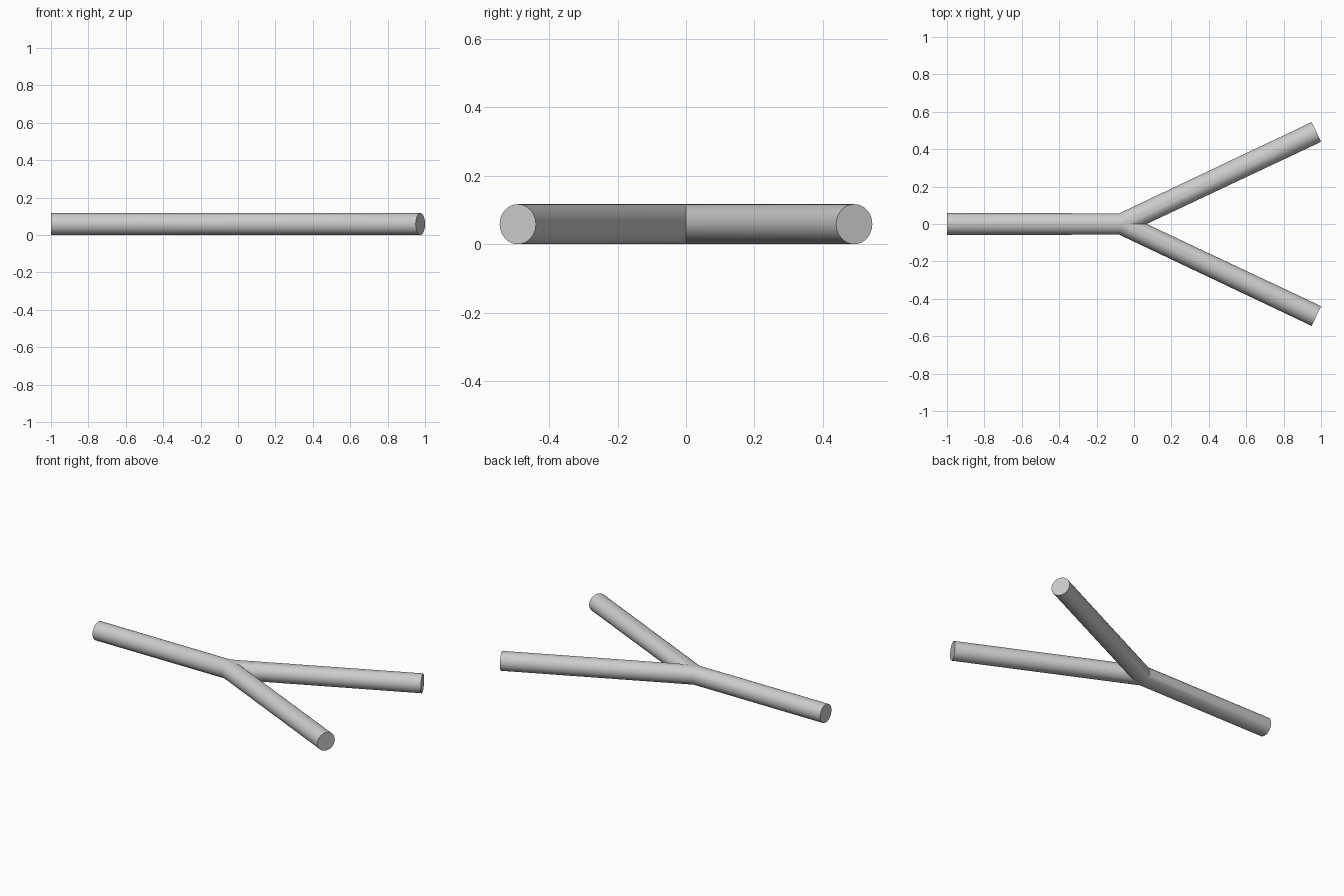
import bpy
import bmesh
from math import cos, sin, tan, pi, radians
from mathutils import Vector

cube = bpy.data.objects.get("Cube")
if cube:
    bpy.data.objects.remove(cube, do_unlink=True)

RADIUS = 0.0585
SIDES = 32
FORK_X = -0.066
ANGLE = radians(25.3)
ARM_END = Vector((0.975, 0.492))

grey = bpy.data.materials.new("light_grey")
grey.use_nodes = True
COLOUR = (0.6, 0.6, 0.6, 1)
grey.diffuse_color = COLOUR
grey.node_tree.nodes["Principled BSDF"].inputs["Base Color"].default_value = COLOUR

bm = bmesh.new()


def ring(centre, tilt):
    """Ring of the pipe in a plane turned by tilt, widened to a true mitre at the bend."""
    verts = []
    for i in range(SIDES):
        a = 2 * pi * i / SIDES
        side, up = RADIUS * cos(a), RADIUS * sin(a)
        # the mitre keeps the round section along both pipes
        shift = Vector((-sin(tilt), cos(tilt))) * side
        if centre.x == FORK_X:
            shift = Vector((-tan(tilt), 1)) * side
        p = centre + shift
        verts.append(bm.verts.new((p.x, p.y, RADIUS + up)))
    return verts


# One bent pipe: stem, mitred bend, then arm
rings = [ring(Vector((-1, 0)), 0),
         ring(Vector((FORK_X, 0)), ANGLE / 2),
         ring(ARM_END, ANGLE)]
for a, b in zip(rings, rings[1:]):
    for i in range(SIDES):
        j = (i + 1) % SIDES
        bm.faces.new((a[i], a[j], b[j], b[i]))
bm.faces.new(rings[0])
bm.faces.new(rings[-1])
bmesh.ops.recalc_face_normals(bm, faces=bm.faces)

# Keep the half beyond the centre plane, so the mirrored arms meet in a clean crotch
bmesh.ops.bisect_plane(bm, geom=bm.verts[:] + bm.edges[:] + bm.faces[:],
                       plane_co=(0, 0, 0), plane_no=(0, 1, 0),
                       clear_inner=True, dist=0.0001)

mesh = bpy.data.meshes.new("forked_pipe")
bm.to_mesh(mesh)
bm.free()
mesh.materials.append(grey)
pipe = bpy.data.objects.new("forked_pipe", mesh)
bpy.context.collection.objects.link(pipe)

# Second arm and the other half of the stem
mirror = pipe.modifiers.new("mirror", "MIRROR")
mirror.use_axis = (False, True, False)
mirror.use_clip = True
mirror.merge_threshold = 0.0005
bpy.context.view_layer.objects.active = pipe
pipe.select_set(True)
bpy.ops.object.modifier_apply(modifier=mirror.name)
bpy.ops.object.shade_smooth_by_angle(angle=radians(20))
